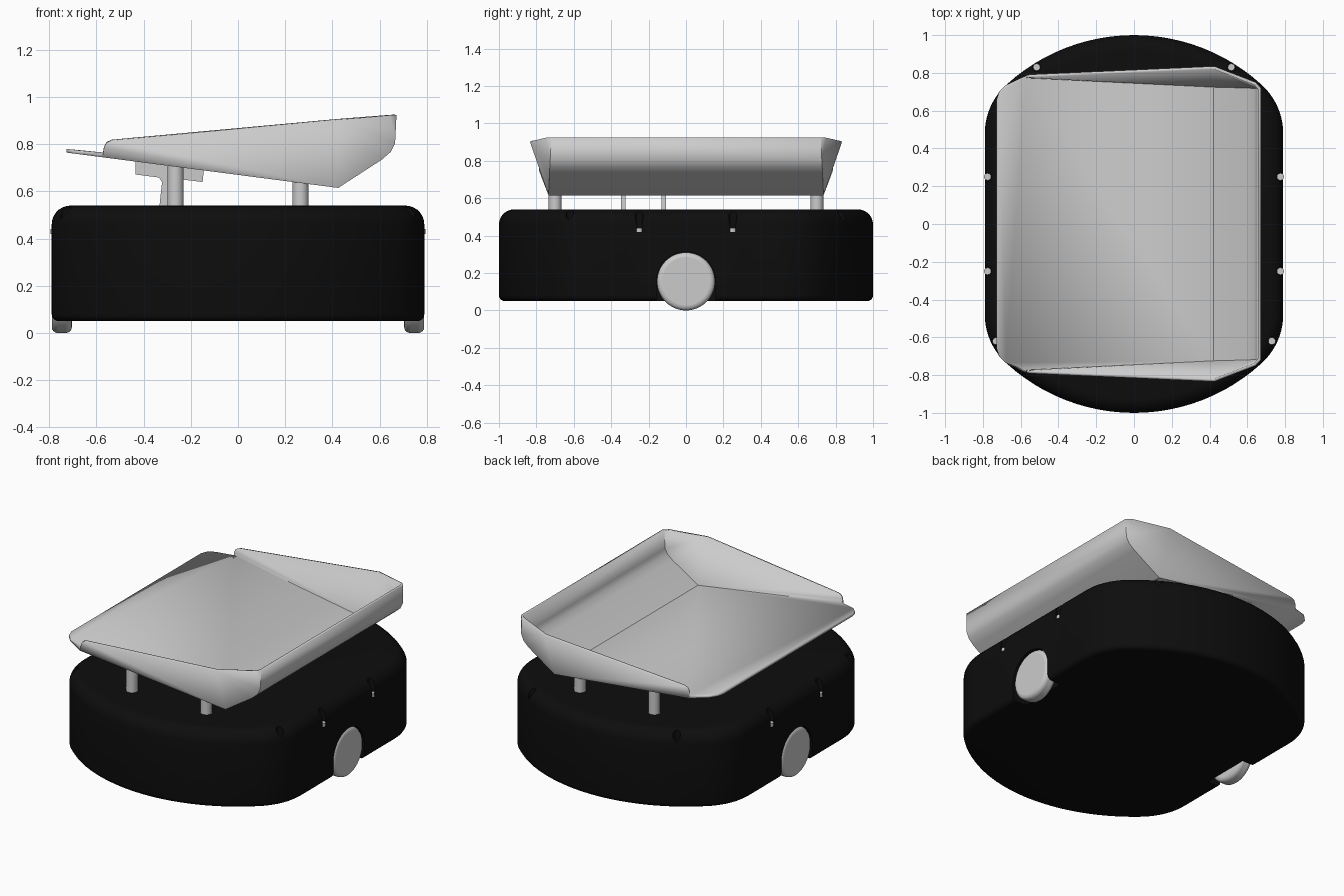
import bpy, bmesh
from math import pi, sin, cos, atan2, sqrt, radians
from mathutils import Vector, Matrix

if "Cube" in bpy.data.objects:
    bpy.data.objects.remove(bpy.data.objects["Cube"])


def material(name, rgb):
    m = bpy.data.materials.new(name)
    m.use_nodes = True
    m.diffuse_color = (*rgb, 1)
    m.node_tree.nodes["Principled BSDF"].inputs["Base Color"].default_value = (*rgb, 1)
    return m


BLACK = material("black plastic", (0.004, 0.004, 0.004))
GREY = material("light grey", (0.6, 0.6, 0.6))


def finish(bm, name, mat):
    bmesh.ops.recalc_face_normals(bm, faces=bm.faces)
    me = bpy.data.meshes.new(name)
    bm.to_mesh(me)
    bm.free()
    ob = bpy.data.objects.new(name, me)
    bpy.context.collection.objects.link(ob)
    me.materials.append(mat)
    return ob


def activate(ob):
    bpy.ops.object.select_all(action='DESELECT')
    ob.select_set(True)
    bpy.context.view_layer.objects.active = ob


def smooth(ob, angle=35):
    activate(ob)
    bpy.ops.object.shade_smooth_by_angle(angle=radians(angle))


def prism(bm, points, offset):
    """Extrude a closed outline by an offset."""
    a = [bm.verts.new(p) for p in points]
    b = [bm.verts.new(Vector(p) + Vector(offset)) for p in points]
    bm.faces.new(a)
    bm.faces.new(b[::-1])
    for i in range(len(a)):
        j = (i + 1) % len(a)
        bm.faces.new((a[i], b[i], b[j], a[j]))


def cylinder(bm, centre, r, depth, axis='Z', segs=32):
    rot = Matrix.Rotation(pi / 2, 4, 'Y') if axis == 'X' else Matrix()
    bmesh.ops.create_cone(bm, cap_ends=True, segments=segs, radius1=r, radius2=r,
                          depth=depth, matrix=Matrix.Translation(centre) @ rot)


# Body outline: a circle cut flat at both sides, with rounded corners
HALF_W, FILLET = 0.79, 0.35


def outline(inset):
    xc = HALF_W - FILLET
    yc = sqrt((1 - FILLET) ** 2 - xc ** 2)
    turn = atan2(yc, xc)
    r, big = FILLET - inset, 1 - inset
    q = [(xc + r * cos(turn * i / 10), yc + r * sin(turn * i / 10)) for i in range(11)]
    for i in range(1, 13):
        t = turn + (pi / 2 - turn) * i / 12
        q.append((big * cos(t), big * sin(t)))
    half = q + [(-x, y) for x, y in q[-2::-1]]
    return half + [(-x, -y) for x, y in half]


TOP, BOTTOM, ROUND, FOOT = 0.54, 0.05, 0.08, 0.03
layers = [(FOOT * (1 - sin(t)), BOTTOM + FOOT * (1 - cos(t)))
          for t in [pi / 2 * i / 4 for i in range(5)]]
layers += [(ROUND * (1 - cos(t)), TOP - ROUND * (1 - sin(t)))
           for t in [pi / 2 * i / 7 for i in range(8)]]
bm = bmesh.new()
rings = [[bm.verts.new((x, y, z)) for x, y in outline(d)] for d, z in layers]
for lo, hi in zip(rings, rings[1:]):
    for i in range(len(lo)):
        j = (i + 1) % len(lo)
        bm.faces.new((lo[i], lo[j], hi[j], hi[i]))
bm.faces.new(rings[0][::-1])
bm.faces.new(rings[-1])
body = finish(bm, "body", BLACK)

# Wheel slots and screw pockets cut from the body
WHEEL_R = 0.155
SCREWS = [(s * x, y) for s in (1, -1)
          for x, y in ((0.775, 0.25), (0.775, -0.25), (0.73, -0.62), (0.515, 0.83))]
bm = bmesh.new()
arch = [(WHEEL_R + 0.003) * Vector((0, cos(pi * i / 24), sin(pi * i / 24))) for i in range(25)]
arch = [p + Vector((0, 0, WHEEL_R)) for p in arch]
arch += [Vector((0, -0.158, -0.05)), Vector((0, 0.158, -0.05))]
for s in (1, -1):
    prism(bm, [p + Vector((s * 0.695, 0, 0)) for p in arch], (s * 0.2, 0, 0))
for x, y in SCREWS:
    cylinder(bm, (x, y, 0.52), 0.022, 0.2, segs=20)
cutter = finish(bm, "cutter", BLACK)
cutter.hide_render = True
cut = body.modifiers.new("cut", 'BOOLEAN')
cut.operation, cut.solver, cut.object = 'DIFFERENCE', 'EXACT', cutter
activate(body)
bpy.ops.object.modifier_apply(modifier="cut")
bpy.data.objects.remove(cutter)
smooth(body)

# Screws
for i, (x, y) in enumerate(SCREWS):
    bm = bmesh.new()
    cylinder(bm, (x, y, 0.43), 0.019, 0.022, segs=20)
    smooth(finish(bm, f"screw_{i + 1}", GREY))

# Wheels
for s, side in ((1, "left"), (-1, "right")):
    bm = bmesh.new()
    cylinder(bm, (s * 0.747, 0, WHEEL_R), WHEEL_R, 0.085, 'X', 64)
    wheel = finish(bm, side + "_wheel", GREY)
    bev = wheel.modifiers.new("round", 'BEVEL')
    bev.width, bev.segments = 0.025, 4
    smooth(wheel, 40)


# Tray: a tilted floor, flared sides and a raised, bent end
def floor_z(x):
    return 0.615 + (0.425 - x) * 0.13


lip = [(-0.728, 0.66), (-0.715, 0.70), (-0.68, 0.735)]
lip = [(x, y, floor_z(x)) for x, y in lip]
wall_foot = (-0.575, 0.785, floor_z(-0.575))
bend = [(0.425, 0.735, 0.615), (0.61, 0.73, 0.735), (0.648, 0.728, 0.768),
        (0.666, 0.726, 0.805), (0.672, 0.72, 0.925)]
rim = [(-0.568, 0.788, 0.785), (-0.558, 0.79, 0.805), (-0.535, 0.792, 0.815),
       (0.425, 0.835, 0.903), (0.645, 0.75, 0.923)]
bm = bmesh.new()


def side_verts(s):
    return [[bm.verts.new((x, s * y, z)) for x, y, z in pts]
            for pts in (lip + [wall_foot], bend, rim)]


L, R = side_verts(1), side_verts(-1)
bm.faces.new(L[0] + [L[1][0], R[1][0]] + R[0][::-1])
for i in range(4):
    bm.faces.new((L[1][i], L[1][i + 1], R[1][i + 1], R[1][i]))
for (edge, back, top) in (L, R):
    bm.faces.new([edge[-1], back[0]] + top[3::-1])
    for i in range(3):
        bm.faces.new((top[3], back[i], back[i + 1]))
    bm.faces.new((top[3], back[3], top[4]))
    bm.faces.new((back[3], back[4], top[4]))
tray = finish(bm, "tray", GREY)
# Make the floor face up so the sheet thickens inwards
if tray.data.polygons[0].normal.z < 0:
    tray.data.flip_normals()
thick = tray.modifiers.new("thickness", 'SOLIDIFY')
thick.thickness, thick.offset, thick.use_even_offset = 0.016, 1, True
smooth(tray, 32)

# Posts holding the tray
for sx, end in ((-1, "low"), (1, "high")):
    for sy, side in ((-1, "front"), (1, "back")):
        x = sx * 0.265
        top = floor_z(x) + 0.004
        bm = bmesh.new()
        cylinder(bm, (x, sy * 0.7, (top + 0.5) / 2), 0.034, top - 0.5)
        smooth(finish(bm, f"{side}_{end}_post", GREY))

# Pair of T-shaped brackets under the tray
shape = [(-0.435, 0.729), (-0.435, 0.672), (-0.335, 0.659), (-0.322, 0.64), (-0.335, 0.52),
         (-0.245, 0.52), (-0.255, 0.64), (-0.24, 0.651), (-0.15, 0.64), (-0.145, 0.691)]
for i, y in enumerate((-0.347, -0.132)):
    bm = bmesh.new()
    prism(bm, [(x, y, z) for x, z in shape], (0, 0.024, 0))
    finish(bm, f"bracket_{i + 1}", GREY)
